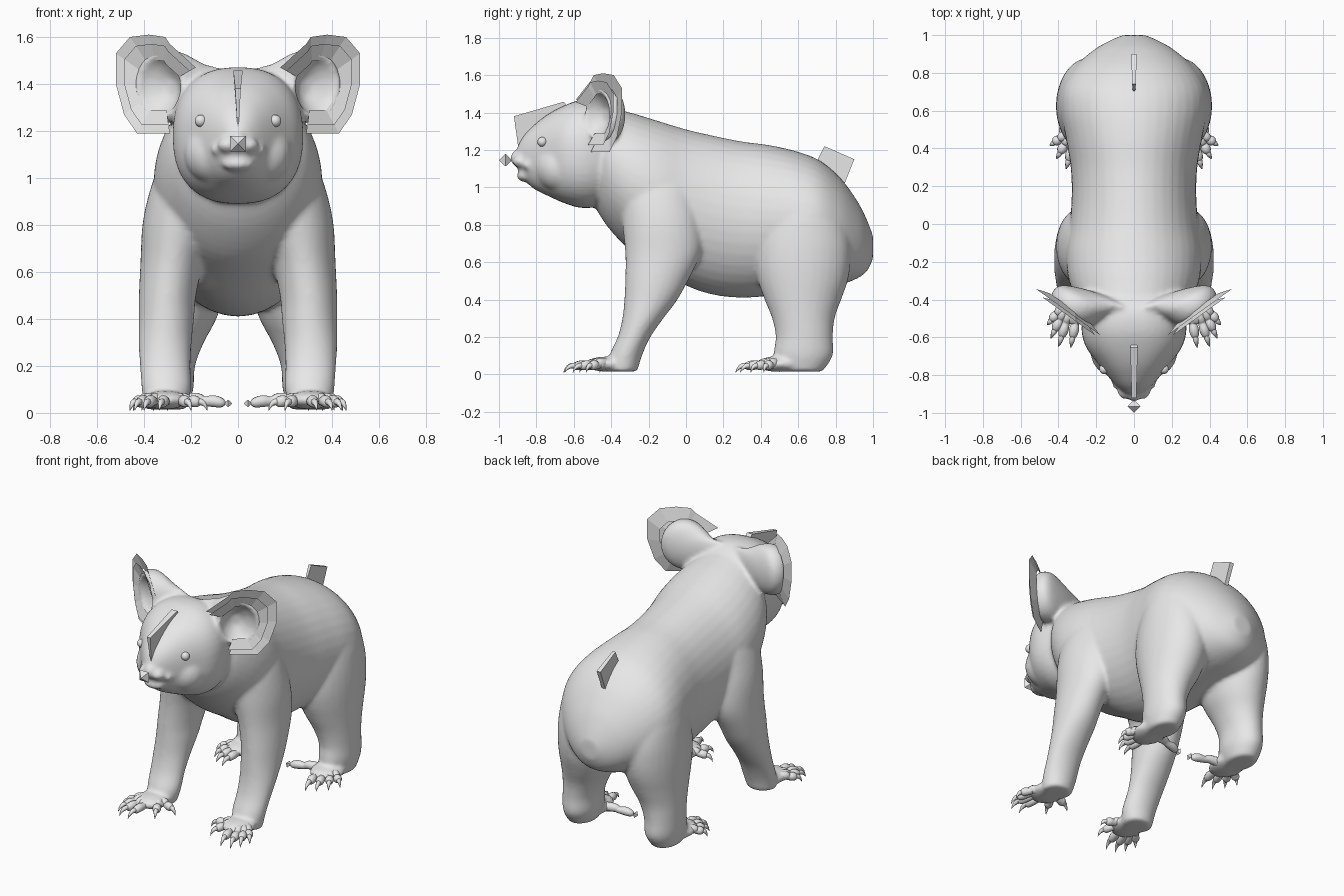
import bpy, bmesh, math
from mathutils import Vector, Matrix

if "Cube" in bpy.data.objects:
    bpy.data.objects.remove(bpy.data.objects["Cube"], do_unlink=True)

grey = bpy.data.materials.new("plain_grey")
grey.use_nodes = True
tone = (0.8, 0.8, 0.8, 1)
grey.diffuse_color = tone
grey.node_tree.nodes["Principled BSDF"].inputs["Base Color"].default_value = tone


def finish(name, bm, smooth=True, mirror=False, solid=True):
    if solid:
        bmesh.ops.recalc_face_normals(bm, faces=bm.faces[:])
    for f in bm.faces:
        f.smooth = smooth
    me = bpy.data.meshes.new(name)
    bm.to_mesh(me)
    bm.free()
    me.materials.append(grey)
    ob = bpy.data.objects.new(name, me)
    bpy.context.collection.objects.link(ob)
    if mirror:
        ob.modifiers.new("Mirror", 'MIRROR')
    return ob


def spline(rows, n=4):
    """Catmull-Rom interpolation of whole rows of numbers."""
    out = []
    for i in range(len(rows) - 1):
        a, b, c, d = (rows[max(i - 1, 0)], rows[i], rows[i + 1],
                      rows[min(i + 2, len(rows) - 1)])
        for k in range(n):
            t = k / n
            out.append([q + 0.5 * t * (r - p + t * (2*p - 5*q + 4*r - s + t * (3*(q - r) + s - p)))
                        for p, q, r, s in zip(a, b, c, d)])
    return out + [list(rows[-1])]


def loft(bm, rings, sides=32, power=1.0):
    """Skin closed rings given as (centre, axis vector, axis vector)."""
    def bend(v):
        return math.copysign(abs(v) ** power, v)
    loops = []
    for c, u, w in rings:
        angles = [2 * math.pi * i / sides for i in range(sides)]
        loops.append([bm.verts.new(c + u * bend(math.cos(a)) + w * bend(math.sin(a)))
                      for a in angles])
    for a, b in zip(loops, loops[1:]):
        for i in range(sides):
            j = (i + 1) % sides
            bm.faces.new((a[i], a[j], b[j], b[i]))
    bm.faces.new(loops[0])
    bm.faces.new(loops[-1])


def trunk(bm, rows, power):
    """Rows of y, bottom, top, half width."""
    loft(bm, [(Vector((0, y, (lo + hi) / 2)), Vector((w, 0, 0)), Vector((0, 0, (hi - lo) / 2)))
              for y, lo, hi, w in spline(rows)], 40, power)


def limb(bm, rows, s):
    """Rows of z, centre x, half width, front y, back y."""
    loft(bm, [(Vector((s * x, (f + b) / 2, z)), Vector((w, 0, 0)), Vector((0, (b - f) / 2, 0)))
              for z, x, w, f, b in spline(rows)])


def blob(bm, centre, radii):
    m = Matrix.Translation(centre) @ Matrix.Diagonal((*radii, 1))
    bmesh.ops.create_uvsphere(bm, u_segments=24, v_segments=14, radius=1, matrix=m)


def tube(bm, rows, sides=10):
    """Rows of x, y, z, radius."""
    pts = [Vector(r[:3]) for r in rows]
    rings = []
    for i, r in enumerate(rows):
        d = (pts[min(i + 1, len(pts) - 1)] - pts[max(i - 1, 0)]).normalized()
        u = d.cross(Vector((0, 0, 1))).normalized()
        rings.append((pts[i], u * r[3], u.cross(d) * r[3]))
    loft(bm, rings, sides)


# Body: torso, head, limbs and ear lobes fused into one smooth skin
bm = bmesh.new()
trunk(bm, [(-.5, .92, 1.32, .2), (-.42, .79, 1.42, .29), (-.3, .665, 1.4, .345),
           (-.15, .57, 1.355, .36), (0, .475, 1.31, .34), (.15, .425, 1.275, .33),
           (.3, .41, 1.245, .335), (.45, .42, 1.225, .36), (.6, .44, 1.19, .388),
           (.72, .46, 1.14, .38), (.83, .48, 1.045, .315), (.92, .515, .92, .215),
           (.97, .555, .82, .13), (1, .62, .74, .06)], 1)
trunk(bm, [(-.36, 1, 1.41, .22), (-.46, .905, 1.465, .262), (-.56, .89, 1.468, .278),
           (-.65, .915, 1.438, .255), (-.74, .955, 1.39, .19), (-.81, .99, 1.335, .135),
           (-.86, 1.035, 1.285, .09), (-.892, 1.08, 1.235, .052), (-.905, 1.12, 1.2, .03)], .84)
front_rows = [(.015, .31, .09, -.42, -.26), (.1, .305, .105, -.41, -.235),
              (.2, .31, .108, -.365, -.19), (.3, .31, .113, -.34, -.12),
              (.4, .305, .118, -.33, -.045), (.5, .3, .122, -.325, .01),
              (.65, .28, .135, -.325, .08), (.8, .25, .157, -.34, .09),
              (.93, .23, .15, -.345, .07), (1.04, .2, .14, -.34, .06),
              (1.15, .15, .125, -.32, .04), (1.24, .1, .09, -.28, 0)]
hind_rows = [(.015, .3, .08, .52, .73), (.1, .295, .105, .47, .785), (.2, .293, .11, .48, .785),
             (.3, .275, .13, .46, .795), (.4, .25, .158, .42, .83), (.5, .237, .175, .385, .865),
             (.6, .235, .178, .37, .88), (.72, .235, .172, .38, .875), (.85, .22, .17, .42, .84),
             (.98, .185, .16, .47, .77), (1.09, .13, .12, .53, .7)]
ear_rows = [(.05, -.44, 1.375, .09, .09), (.17, -.41, 1.38, .115, .11), (.27, -.41, 1.39, .148, .15),
            (.325, -.45, 1.39, .138, .155), (.34, -.477, 1.39, .112, .13),
            (.315, -.455, 1.385, .09, .105), (.28, -.425, 1.385, .03, .04)]
ear_axis = Vector((.81, .58, 0))
for s in (1, -1):
    limb(bm, front_rows, s)
    limb(bm, hind_rows, s)
    blob(bm, (s * .31, -.43, .055), (.1, .11, .04))
    blob(bm, (s * .3, .5, .055), (.1, .13, .042))
    loft(bm, [(Vector((s * x, y, z)), Vector((s * ear_axis.x, ear_axis.y, 0)) * u, Vector((0, 0, v)))
              for x, y, z, u, v in spline(ear_rows)])
    # cheeks, upper lip and mouth corners
    blob(bm, (s * .105, -.68, 1.105), (.125, .125, .13))
    blob(bm, (s * .045, -.89, 1.14), (.042, .038, .033))
    blob(bm, (s * .092, -.842, 1.12), (.025, .035, .025))
blob(bm, (0, -.9, 1.155), (.04, .04, .045))
blob(bm, (0, -.865, 1.06), (.07, .04, .03))
body = finish("body", bm)
rem = body.modifiers.new("Fuse", 'REMESH')
rem.mode = 'VOXEL'
rem.voxel_size = .012
rem.use_smooth_shade = True
relax = body.modifiers.new("Relax", 'SMOOTH')
relax.factor = .5
relax.iterations = 9

# Toes and claws, fanned out from each paw
toes, claws = bmesh.new(), bmesh.new()


def toe(base, tip, claw=True):
    b, t = Vector((*base, .055)), Vector((*tip, .055))

    def at(k, z, r):
        p = b.lerp(t, k)
        return (p.x, p.y, z, r)
    tube(toes, spline([at(0, .055, .03), at(.3, .06, .026), at(.42, .05, .021), at(.58, .05, .026),
                       at(.72, .043, .021), at(.78, .04, .008)], 3))
    if claw:
        tube(claws, spline([at(.68, .045, .015), at(.82, .046, .014),
                            at(.93, .032, .008), at(1, .01, .001)], 3), 8)


for tip in [(.335, -.655), (.4, -.65), (.44, -.605), (.46, -.535)]:
    toe((.32 + (tip[0] - .38) * .6, -.43), tip)
for tip in [(.13, -.46), (.2, -.57)]:
    toe((.27, -.42), tip)
for tip in [(.3, .265), (.36, .29), (.41, .345), (.445, .415)]:
    toe((.31 + (tip[0] - .37) * .6, .48), tip)
toe((.25, .5), (0, .45), False)
finish("toes", toes, mirror=True)
finish("claws", claws, mirror=True)


# Diamonds: nose and inner hind toe tips
def diamond(name, centre, r, axis, mirror=False):
    bm = bmesh.new()
    turn = Matrix.Rotation(math.pi / 2, 4, axis)
    m = Matrix.Translation(centre) @ turn @ Matrix.Rotation(math.pi / 4, 4, 'Z')
    for flip in (1, -1):
        bmesh.ops.create_cone(bm, segments=4, radius1=r * 1.35 if flip > 0 else 0,
                              radius2=0 if flip > 0 else r * 1.35, depth=r, cap_ends=False,
                              matrix=m @ Matrix.Translation((0, 0, flip * r / 2)))
    bmesh.ops.remove_doubles(bm, verts=bm.verts[:], dist=.0005)
    finish(name, bm, smooth=False, mirror=mirror)


diamond("nose", (0, -.965, 1.145), .035, 'X')
diamond("inner_toe_tip", (.042, .459, .04), .017, 'Y', True)

# Eyes
bm = bmesh.new()
blob(bm, (.158, -.768, 1.243), (.026, .026, .026))
finish("eyes", bm, mirror=True)

# Ear fur: layered open fans cupped around each lobe
rim = [(.18, 1.47), (.29, 1.57), (.31, 1.6), (.38, 1.61), (.46, 1.6), (.52, 1.53),
       (.52, 1.4), (.485, 1.27), (.43, 1.19), (.29, 1.19)]
bm = bmesh.new()
for scale, shift in ((1, 0), (.82, -.02)):
    def fan_point(x, z, k, dy):
        px, pz = .32 + (x - .32) * k, 1.39 + (z - 1.39) * k
        return bm.verts.new((px, -.595 + (px - .17) * .72 + shift + dy, pz))
    outer = [fan_point(x, z, scale, 0) for x, z in rim]
    inner = [fan_point(x, z, scale * .62, .03) for x, z in rim]
    for i in range(len(rim) - 1):
        bm.faces.new((outer[i], outer[i + 1], inner[i + 1], inner[i]))
finish("ear_fur", bm, smooth=False, mirror=True, solid=False)


# Wedge tufts on the forehead and rump: side outline of y, z, half thickness
def tuft(name, outline):
    bm = bmesh.new()
    sides = [[bm.verts.new((s * w, y, z)) for y, z, w in outline] for s in (1, -1)]
    bm.faces.new(sides[0])
    bm.faces.new(sides[1][::-1])
    for i in range(4):
        j = (i + 1) % 4
        bm.faces.new((sides[0][i], sides[0][j], sides[1][j], sides[1][i]))
    finish(name, bm, smooth=False)


tuft("forehead_tuft", [(-.92, 1.38, .012), (-.655, 1.457, .02), (-.62, 1.42, .012), (-.895, 1.2, .002)])
tuft("tail_tuft", [(.74, 1.22, .01), (.9, 1.15, .014), (.84, 1, .012), (.67, 1.08, .002)])
